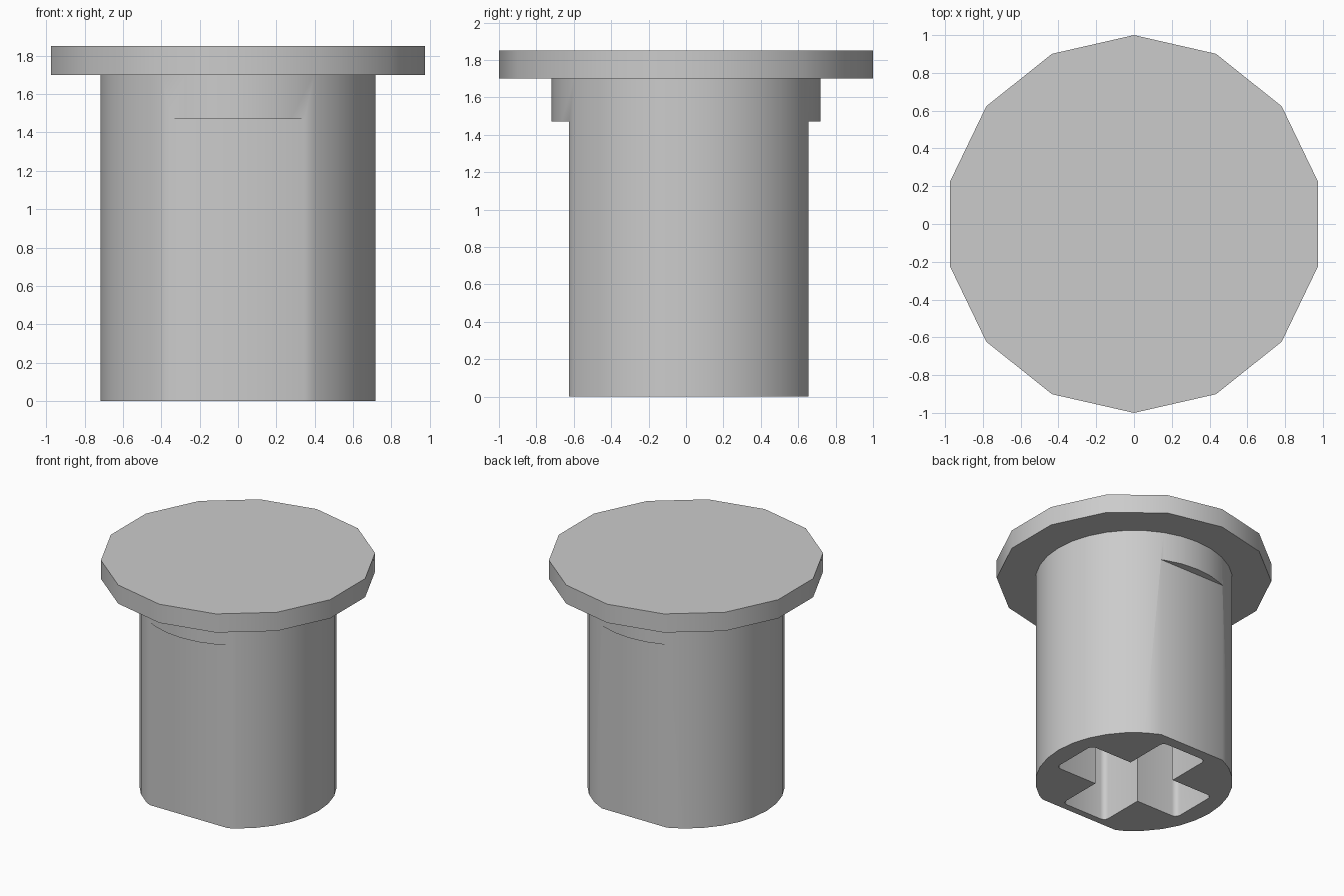
import bpy, bmesh, math

old = bpy.data.objects.get("Cube")
if old:
    bpy.data.objects.remove(old, do_unlink=True)

DISC_BOTTOM, DISC_TOP = 1.70, 1.85
COLLAR_BOTTOM = 1.47
FRONT_FLAT, BACK_FLAT = -0.625, 0.655
SOCKET_DEPTH = 1.2

grey = bpy.data.materials.new("plain_grey")
grey.use_nodes = True
colour = (0.6, 0.6, 0.6, 1)
grey.diffuse_color = colour
grey.node_tree.nodes["Principled BSDF"].inputs["Base Color"].default_value = colour


def prism(name, outline, z0, z1):
    """Upright solid with the given outline."""
    bm = bmesh.new()
    base = bm.faces.new([bm.verts.new((x, y, z0)) for x, y in outline])
    top = bmesh.ops.extrude_face_region(bm, geom=[base])["geom"]
    moved = [v for v in top if isinstance(v, bmesh.types.BMVert)]
    bmesh.ops.translate(bm, verts=moved, vec=(0, 0, z1 - z0))
    bmesh.ops.recalc_face_normals(bm, faces=bm.faces)
    mesh = bpy.data.meshes.new(name)
    bm.to_mesh(mesh)
    bm.free()
    obj = bpy.data.objects.new(name, mesh)
    bpy.context.collection.objects.link(obj)
    mesh.materials.append(grey)
    return obj


def polygon(radius, sides):
    """Regular outline with one corner pointing to the back."""
    angles = [math.pi / 2 + math.tau * i / sides for i in range(sides)]
    return [(radius * math.cos(a), radius * math.sin(a)) for a in angles]


def rectangle(y0, y1):
    return [(-1, y0), (1, y0), (1, y1), (-1, y1)]


def cross(half, reach, r):
    """Plus-shaped outline with rounded arm ends, made from four turned arms."""
    arm = [(half, -half)]
    for cy, start in ((r - half, -90), (half - r, 0)):
        for step in range(4):
            a = math.radians(start + 30 * step)
            arm.append((reach - r + r * math.cos(a), cy + r * math.sin(a)))
    points = []
    for turn in range(4):
        c, s = ((1, 0), (0, 1), (-1, 0), (0, -1))[turn]
        points += [(x * c - y * s, x * s + y * c) for x, y in arm]
    return points


def activate(obj):
    bpy.ops.object.select_all(action='DESELECT')
    obj.select_set(True)
    bpy.context.view_layer.objects.active = obj


def cut(obj, cutter):
    mod = obj.modifiers.new("cut", 'BOOLEAN')
    mod.operation = 'DIFFERENCE'
    mod.solver = 'EXACT'
    mod.object = cutter
    activate(obj)
    bpy.ops.object.modifier_apply(modifier=mod.name)
    bpy.data.objects.remove(cutter, do_unlink=True)


# Faceted cap disc
cap = prism("cap_disc", polygon(1.0, 14), DISC_BOTTOM, DISC_TOP)

# Round barrel, its top seated slightly inside the cap
barrel = prism("barrel", polygon(0.718, 32), 0, DISC_BOTTOM + 0.01)

# Front and back flats below the collar, then the cross socket underneath
cut(barrel, prism("front_cutter", rectangle(-1, FRONT_FLAT), -0.1, COLLAR_BOTTOM))
cut(barrel, prism("back_cutter", rectangle(BACK_FLAT, 1), -0.1, COLLAR_BOTTOM))
cut(barrel, prism("socket_cutter", cross(0.2, 0.57, 0.04), -0.1, SOCKET_DEPTH))

for part in (cap, barrel):
    activate(part)
    bpy.ops.object.shade_smooth_by_angle(angle=math.radians(32))
